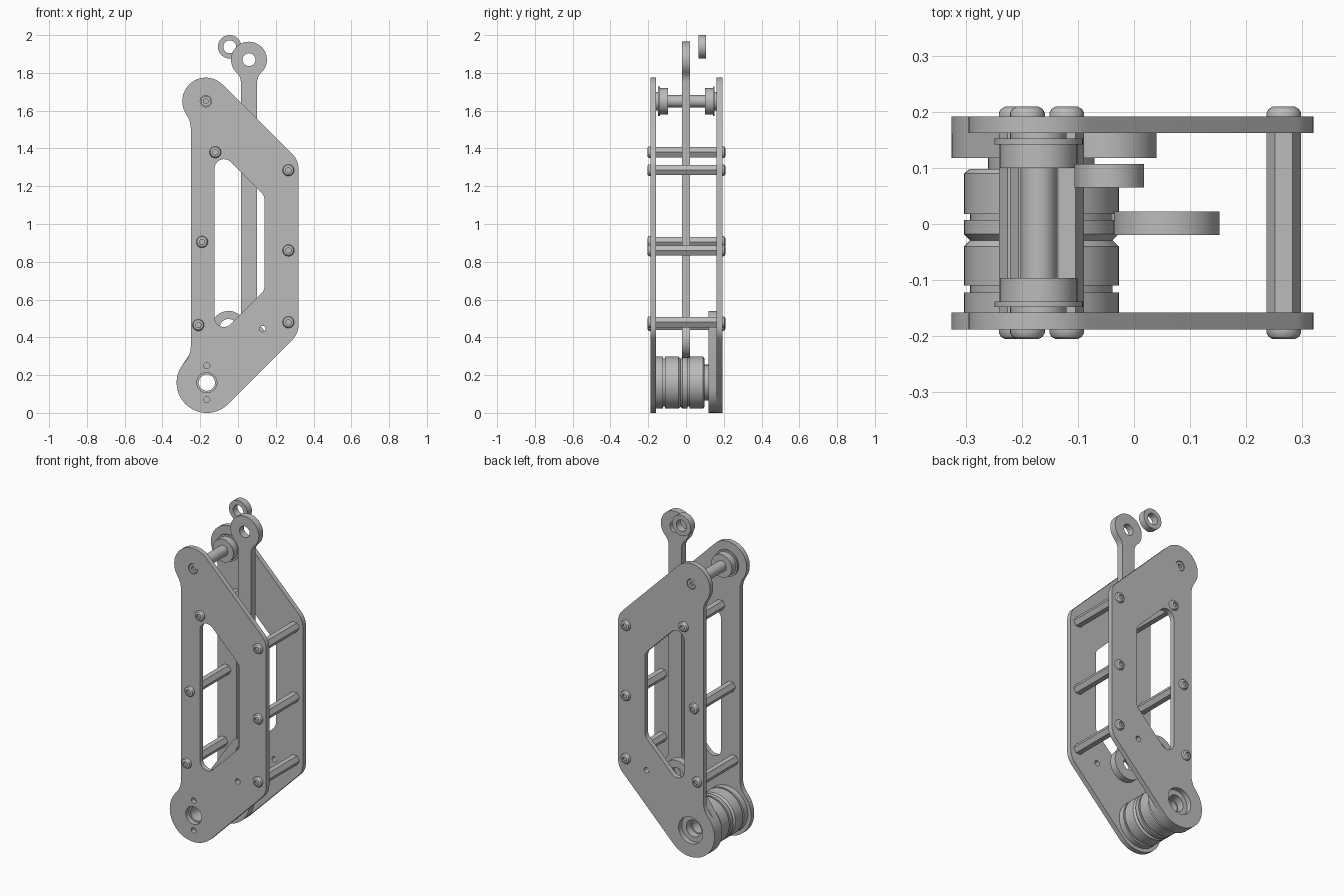
import bpy, bmesh
from math import cos, sin, radians, degrees, atan2, acos, hypot, tau

cube = bpy.data.objects.get("Cube")
if cube:
    bpy.data.objects.remove(cube, do_unlink=True)

GREY = (0.5, 0.5, 0.5, 1)
metal = bpy.data.materials.new("grey_metal")
metal.use_nodes = True
metal.diffuse_color = GREY
metal.node_tree.nodes["Principled BSDF"].inputs["Base Color"].default_value = GREY


def finish(name, mesh):
    """Weld, fix normals, colour and shade a mesh as a new object."""
    bm = bmesh.new()
    bm.from_mesh(mesh)
    bmesh.ops.remove_doubles(bm, verts=bm.verts, dist=1e-5)
    bmesh.ops.recalc_face_normals(bm, faces=bm.faces)
    bm.to_mesh(mesh)
    bm.free()
    mesh.materials.clear()
    mesh.materials.append(metal)
    obj = bpy.data.objects.new(name, mesh)
    bpy.context.collection.objects.link(obj)
    bpy.ops.object.select_all(action='DESELECT')
    obj.select_set(True)
    bpy.context.view_layer.objects.active = obj
    bpy.ops.object.shade_smooth_by_angle(angle=radians(30))
    return obj


def arc(x, z, r, start, end):
    n = max(4, int(abs(end - start) / 7))
    angles = [radians(start + (end - start) * i / n) for i in range(n + 1)]
    return [(x + r * cos(a), z + r * sin(a)) for a in angles]


def hole(x, z, r):
    return arc(x, z, r, 0, 360)


def plate(name, loops, y0, y1):
    """Flat plate in the XZ plane; the first loop is the outline, the rest are holes."""
    curve = bpy.data.curves.new(name, 'CURVE')
    curve.dimensions = '2D'
    curve.fill_mode = 'BOTH'
    curve.extrude = (y1 - y0) / 2
    for loop in loops:
        pts = [p for i, p in enumerate(loop)
               if hypot(p[0] - loop[i - 1][0], p[1] - loop[i - 1][1]) > 1e-5]
        spline = curve.splines.new('POLY')
        spline.points.add(len(pts) - 1)
        for sp, (x, z) in zip(spline.points, pts):
            sp.co = (x, z, 0, 1)
        spline.use_cyclic_u = True
    temp = bpy.data.objects.new(name + "_curve", curve)
    bpy.context.collection.objects.link(temp)
    graph = bpy.context.evaluated_depsgraph_get()
    mesh = bpy.data.meshes.new_from_object(temp.evaluated_get(graph))
    bpy.data.objects.remove(temp, do_unlink=True)
    obj = finish(name, mesh)
    obj.rotation_euler.x = radians(90)
    obj.location.y = (y0 + y1) / 2


def lathe(name, x, z, profile, sides=40, tube=False):
    """Turn (radius, y) pairs about a line along Y; a tube joins last to first."""
    bm = bmesh.new()
    rings = [[bm.verts.new((x + r * cos(tau * i / sides), y, z + r * sin(tau * i / sides)))
              for i in range(sides)] for r, y in profile]
    pairs = list(zip(rings, rings[1:]))
    if tube:
        pairs.append((rings[-1], rings[0]))
    else:
        bm.faces.new(rings[0])
        bm.faces.new(rings[-1])
    for a, b in pairs:
        for i in range(sides):
            j = (i + 1) % sides
            bm.faces.new((a[i], a[j], b[j], b[i]))
    mesh = bpy.data.meshes.new(name)
    bm.to_mesh(mesh)
    bm.free()
    finish(name, mesh)


# Key points of the frame
MID = 0.002
INNER, OUTER = 0.16, 0.19
AXLE = (-0.17, 1.65)
HUB = (-0.165, 0.16)

# Side plates: lobed outline with a slanted window
outline = (arc(*AXLE, 0.125, 45, 215) + arc(-0.37, 1.508, 0.12, 35, 0)
           + arc(-0.37, 0.351, 0.12, 0, -43) + arc(*HUB, 0.16, 137, 315)
           + arc(0.22, 0.461, 0.1, -45, 0) + arc(0.22, 1.296, 0.1, 0, 45))
window = (arc(-0.074, 1.293, 0.05, 45, 180) + arc(-0.074, 0.505, 0.05, 180, 315)
          + arc(0.09, 0.669, 0.05, -45, 0) + arc(0.09, 1.129, 0.05, 0, 45))
shared = [outline, window, hole(*AXLE, 0.03), hole(0.13, 0.445, 0.016)]
plate("front_plate", shared + [hole(*HUB, 0.053), hole(HUB[0], 0.25, 0.016),
                               hole(HUB[0], 0.07, 0.016)], MID - OUTER, MID - INNER)
plate("back_plate", shared + [hole(*HUB, 0.08)], MID + INNER, MID + OUTER)

# Short link: two unequal rounded ends joined by straight tangents
END = (-0.05, 0.45)
dx, dz = END[0] - HUB[0], END[1] - HUB[1]
lean = degrees(atan2(dz, dx))
spread = degrees(acos((0.16 - 0.09) / hypot(dx, dz)))
plate("short_link", [arc(*HUB, 0.16, lean + spread, lean - spread + 360)
                     + arc(*END, 0.09, lean - spread, lean + spread),
                     hole(*HUB, 0.05), hole(*END, 0.047)], 0.118, MID + INNER)

# Long link: slim bar with an eye at each end, mirrored from one quarter
LX, LZ, HALF = 0.058, 1.128, 0.742
quarter = arc(0, HALF, 0.095, 90, -46.7) + arc(0.113, HALF - 0.12, 0.07, 133.3, 180)
right = quarter + [(x, -z) for x, z in reversed(quarter)]
full = right + [(-x, z) for x, z in reversed(right)]
plate("long_link", [[(LX + x, LZ + z) for x, z in full],
                    hole(LX, LZ + HALF, 0.034), hole(LX, LZ - HALF, 0.034)], -0.02, 0.022)

# Loose spacer ring at the top
plate("spacer_ring", [hole(-0.044, 1.938, 0.062), hole(-0.044, 1.938, 0.034)], 0.065, 0.107)

# Hexagonal standoffs with a button screw at both ends
standoffs = [(-0.12, 1.38), (0.267, 1.285), (-0.19, 0.905),
             (0.267, 0.86), (-0.21, 0.465), (0.267, 0.48)]
button = [(0.031, 0), (0.031, 0.006), (0.027, 0.013), (0.02, 0.017),
          (0.014, 0.017), (0.014, 0.006)]
for n, (x, z) in enumerate(standoffs, 1):
    lathe(f"standoff_{n}", x, z, [(0.031, MID - INNER), (0.031, MID + INNER)], 6)
    for side, s in (("front", -1), ("back", 1)):
        lathe(f"{side}_screw_{n}", x, z, [(r, MID + s * (OUTER + d)) for r, d in button], 24)

# Top axle with sunken socket ends
half_axle = [(0.012, 0.175), (0.012, 0.187), (0.027, 0.187), (0.027, INNER), (0.032, INNER)]
lathe("top_axle", *AXLE, [(r, MID - d) for r, d in half_axle]
      + [(r, MID + d) for r, d in reversed(half_axle)])

# Flanged bearings on the axle
bearing = [(0.032, 0.098), (0.069, 0.098), (0.069, 0.14), (0.079, 0.14),
           (0.079, 0.15), (0.05, 0.15), (0.05, INNER), (0.032, INNER)]
for side, s in (("front", -1), ("back", 1)):
    lathe(f"{side}_bearing", *AXLE, [(r, MID + s * d) for r, d in bearing], tube=True)

# Grooved hub drum with a through bore
BIG, LOW = 0.138, 0.127
drum = [(0.043, 0.118), (0.095, 0.118), (0.095, 0.098), (0.128, 0.098), (BIG, 0.09),
        (BIG, 0.018), (LOW, 0.018), (LOW, 0.007), (BIG, 0.007), (BIG, -0.018),
        (LOW, -0.029), (BIG, -0.04), (BIG, -0.11), (LOW, -0.11), (LOW, -0.122),
        (BIG, -0.122), (BIG, MID - INNER), (0.043, MID - INNER)]
lathe("hub_drum", *HUB, drum, 56, tube=True)
